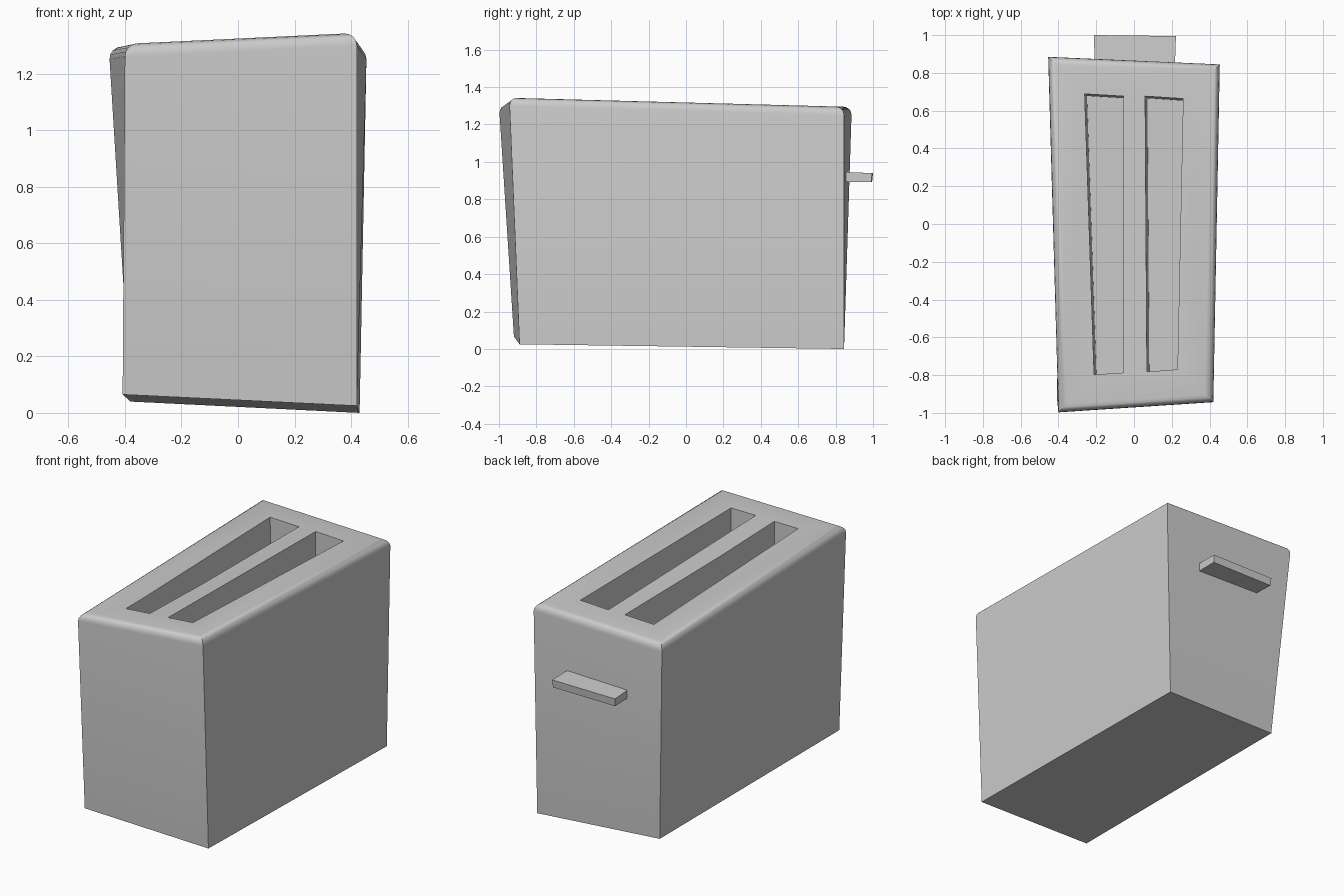
import bpy, bmesh
from math import radians

if "Cube" in bpy.data.objects:
    bpy.data.objects.remove(bpy.data.objects["Cube"])


def hexahedron(name, bottom, top, bevel=0.0):
    """Six-sided block from four bottom and four top corners (counter-clockwise from above)."""
    bm = bmesh.new()
    b = [bm.verts.new(p) for p in bottom]
    t = [bm.verts.new(p) for p in top]
    bm.faces.new(b[::-1])
    cap = bm.faces.new(t)
    for i in range(4):
        j = (i + 1) % 4
        bm.faces.new((b[i], b[j], t[j], t[i]))
    if bevel:
        bmesh.ops.bevel(bm, geom=list(cap.edges), offset=bevel, segments=4,
                        profile=0.5, affect='EDGES')
    bmesh.ops.recalc_face_normals(bm, faces=bm.faces)
    me = bpy.data.meshes.new(name)
    bm.to_mesh(me)
    bm.free()
    ob = bpy.data.objects.new(name, me)
    bpy.context.collection.objects.link(ob)
    return ob


def activate(ob):
    bpy.ops.object.select_all(action='DESELECT')
    ob.select_set(True)
    bpy.context.view_layer.objects.active = ob


# Crooked body, corners in order front-left, front-right, back-right, back-left
body = hexahedron(
    "toaster_body",
    [(-0.408, -0.92, 0.065), (0.42, -0.89, 0.025), (0.43, 0.845, 0.0), (-0.38, 0.80, 0.04)],
    [(-0.40, -1.0, 1.305), (0.42, -0.945, 1.345), (0.455, 0.845, 1.295), (-0.457, 0.888, 1.295)],
    bevel=0.045)

# Two bread slots
slots = [
    [(-0.215, -0.797), (-0.055, -0.787), (-0.055, 0.68), (-0.265, 0.692)],
    [(0.065, -0.782), (0.23, -0.77), (0.26, 0.667), (0.055, 0.68)],
]
for n, pts in enumerate(slots):
    cutter = hexahedron(f"slot_cutter_{n}",
                        [(x + (0.016 if i in (0, 3) else 0), y - (0.014 if i > 1 else 0), 0.65)
                         for i, (x, y) in enumerate(pts)],
                        [(x, y, 1.5) for x, y in pts])
    cutter.hide_render = True
    mod = body.modifiers.new("slot", 'BOOLEAN')
    mod.operation = 'DIFFERENCE'
    mod.solver = 'EXACT'
    mod.object = cutter
    activate(body)
    bpy.ops.object.modifier_apply(modifier=mod.name)
    bpy.data.objects.remove(cutter)

# Soft top rim, sharp upright edges
activate(body)
bpy.ops.object.shade_smooth_by_angle(angle=radians(30))

# Push-down lever on the back
hexahedron(
    "lever",
    [(-0.205, 0.79, 0.895), (0.215, 0.79, 0.895), (0.22, 0.99, 0.892), (-0.21, 0.995, 0.892)],
    [(-0.205, 0.79, 0.948), (0.215, 0.79, 0.948), (0.222, 0.995, 0.94), (-0.213, 1.0, 0.94)])
